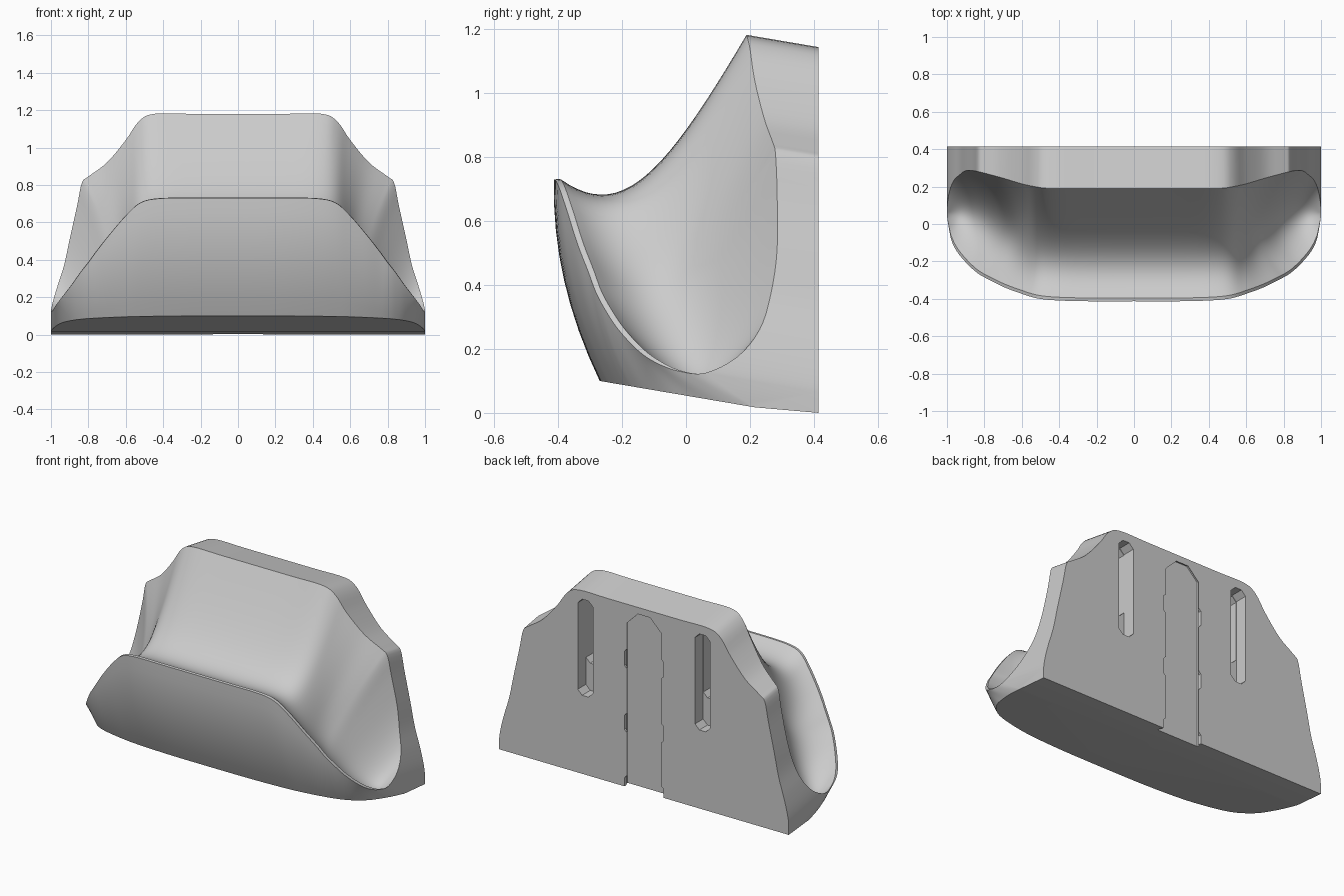
import bpy, bmesh
from mathutils import Vector as V

cube = bpy.data.objects.get("Cube")
if cube:
    bpy.data.objects.remove(cube)

mat = bpy.data.materials.new("light_grey")
mat.use_nodes = True
grey = (0.6, 0.6, 0.6, 1)
mat.diffuse_color = grey
mat.node_tree.nodes["Principled BSDF"].inputs["Base Color"].default_value = grey

BACK = 0.415
SUB, ROWS, WALL = 4, 22, 8

# Half rim, from the middle towards the low side tip: back edge, front lip, foot outline
back_rim = [(0, .19, 1.18), (.25, .19, 1.18), (.45, .19, 1.18), (.53, .2, 1.14),
            (.6, .215, 1.04), (.7, .245, .92), (.8, .272, .845), (.835, .28, .81),
            (.86, .285, .69), (.9, .285, .51), (.93, .265, .37), (.965, .23, .26),
            (.99, .16, .175)]
front_rim = [(0, -.413, .73), (.25, -.413, .73), (.42, -.408, .727), (.52, -.397, .705),
             (.6, -.373, .635), (.69, -.34, .53), (.76, -.305, .44), (.8, -.285, .385),
             (.84, -.26, .335), (.89, -.215, .265), (.945, -.15, .195), (.975, -.09, .155),
             (.99, -.02, .13)]
foot = [(0, -.27), (.25, -.268), (.42, -.26), (.53, -.25), (.6, -.24), (.69, -.22),
        (.76, -.2), (.8, -.185), (.84, -.165), (.89, -.125), (.94, -.055), (.968, .03),
        (.988, .12), (1, .215)]
tip = (1, .06, .125)


def smooth_path(points):
    """Catmull-Rom samples through the points."""
    p = [V(q) for q in points]
    p = [p[0]] + p + [p[-1]]
    out = []
    for a, b, c, d in zip(p, p[1:], p[2:], p[3:]):
        for k in range(SUB):
            t = k / SUB
            out.append(.5 * (2 * b + (c - a) * t + (2 * a - 5 * b + 4 * c - d) * t * t
                             + (3 * b - a - 3 * c + d) * t ** 3))
    return out + [p[-1]]


def relax(points, passes):
    """Even out ripples along a row, keeping its ends."""
    for _ in range(passes):
        inner = [(a + b * 2 + c) / 4 for a, b, c in zip(points, points[1:], points[2:])]
        points = points[:1] + inner + points[-1:]
    return points


def bezier(a, b, c, d, t):
    s = 1 - t
    return a * s ** 3 + b * (3 * s * s * t) + c * (3 * s * t * t) + d * t ** 3


def make_object(name, bm):
    bmesh.ops.recalc_face_normals(bm, faces=bm.faces)
    mesh = bpy.data.meshes.new(name)
    bm.to_mesh(mesh)
    bm.free()
    mesh.materials.append(mat)
    obj = bpy.data.objects.new(name, mesh)
    bpy.context.collection.objects.link(obj)
    return obj


def strip(bm, rows):
    """Skin a grid of rows of points."""
    grid = [[bm.verts.new(p) for p in r] for r in rows]
    for r, s in zip(grid, grid[1:]):
        for i in range(len(r) - 1):
            bm.faces.new((r[i], r[i + 1], s[i + 1], s[i]))


def polygon(bm, points):
    bm.faces.new([bm.verts.new(p) for p in points])


# Scoop body, one half
path = smooth_path(back_rim + [tip] + front_rim[::-1])
n = len(back_rim) * SUB
rear, lip = path[:n + 1], path[n:][::-1]
base = smooth_path([(x, y, .02 + (.2 - y) * .17) for x, y in foot])
plate = [V((p.x, BACK, p.z - .17 * (BACK - p.y))) for p in rear]

inners, pull_back, pull_front, wall = [], [], [], []
for b, f, g in zip(rear, lip, base):
    across = b - f
    span = across.length
    ledge = V((across.x, across.y, across.z * .15))
    inner = f + ledge * (min(.022, .06 * span) / max(span, .001))
    depth = abs(across.y)
    # The sides hollow inwards as well as down
    side = min(1, max(0, (b.x - .5) / .35))
    pull = V((.3 * side * side * (3 - 2 * side) * depth, 0, 0))
    drop = V((0, 0, depth))
    inners.append(inner)
    pull_back.append(b.lerp(inner, .44) - drop * .38 - pull)
    pull_front.append(b.lerp(inner, .66) - drop * .485 - pull)
    bulge = .127 * (f.z - g.z) * (1 - .6 * f.x ** 4)
    mid = (f + g) / 2 + V((0, -bulge, 0))
    wall.append([bezier(f, f.lerp(mid, .667), g.lerp(mid, .667), g, k / WALL)
                 for k in range(WALL + 1)])
scoop = [[bezier(b, c1, c2, i, k / ROWS) for k in range(ROWS + 1)] + [f]
         for b, c1, c2, i, f in zip(rear, relax(pull_back, 14), relax(pull_front, 14),
                                    inners, lip)]

bm = bmesh.new()
strip(bm, scoop)
strip(bm, wall)
strip(bm, [rear, plate])
heel, corner = base[-1], V((1, BACK, 0))
mid_heel, mid_corner = V((0, heel.y, heel.z)), V((0, BACK, 0))
polygon(bm, wall[-1] + [corner, plate[-1]])
polygon(bm, plate + [corner, mid_corner])
polygon(bm, base + [mid_heel])
polygon(bm, [mid_heel, heel, corner, mid_corner])
bmesh.ops.remove_doubles(bm, verts=bm.verts, dist=.0004)
bmesh.ops.dissolve_degenerate(bm, edges=bm.edges, dist=.0003)
body = make_object("holder_body", bm)
mirror = body.modifiers.new("mirror", "MIRROR")
mirror.use_clip = True
mirror.merge_threshold = .0005


# Cutters for the back: stacked outlines with chamfered ends
def cutter(name, cx, z0, z1, layers, c):
    bm = bmesh.new()
    rings = []
    for y, h in layers:
        grow = h - layers[0][1]
        lo, hi = z0 - grow, z1 + grow
        shape = [(h, lo + c), (h, hi - c), (h - c, hi), (c - h, hi),
                 (-h, hi - c), (-h, lo + c), (c - h, lo), (h - c, lo)]
        rings.append([bm.verts.new((cx + x, y, z)) for x, z in shape])
    for r, s in zip(rings, rings[1:]):
        for i in range(len(r)):
            j = (i + 1) % len(r)
            bm.faces.new((r[i], r[j], s[j], s[i]))
    bm.faces.new(rings[0])
    bm.faces.new(rings[-1])
    obj = make_object(name, bm)
    obj.hide_render = True
    return obj


cutters = [cutter("rail_cutter", 0, -.3, 1.1,
                  [(.45, .117), (.411, .117), (.39, .142), (.373, .142)], .075)]
for z in (.8, .4, .01):
    cutters.append(cutter("notch_cutter", 0, z - .06, z + .06, [(.45, .134), (.385, .134)], .015))
for side in (-1, 1):
    cutters.append(cutter("slot_cutter", side * .405, .49, 1.09, [(.45, .052), (.335, .052)], .03))
    cutters.append(cutter("slot_pocket_cutter", side * .405, .66, 1.085,
                          [(.45, .051), (.25, .051)], .029))

bpy.context.view_layer.objects.active = body
for o in bpy.context.selected_objects:
    o.select_set(False)
body.select_set(True)
bpy.ops.object.modifier_apply(modifier="mirror")
for c in cutters:
    cut = body.modifiers.new("cut", "BOOLEAN")
    cut.operation = "DIFFERENCE"
    cut.solver = "EXACT"
    cut.object = c
    bpy.ops.object.modifier_apply(modifier=cut.name)
for c in cutters:
    bpy.data.objects.remove(c)

bpy.ops.object.shade_smooth_by_angle(angle=.6)
